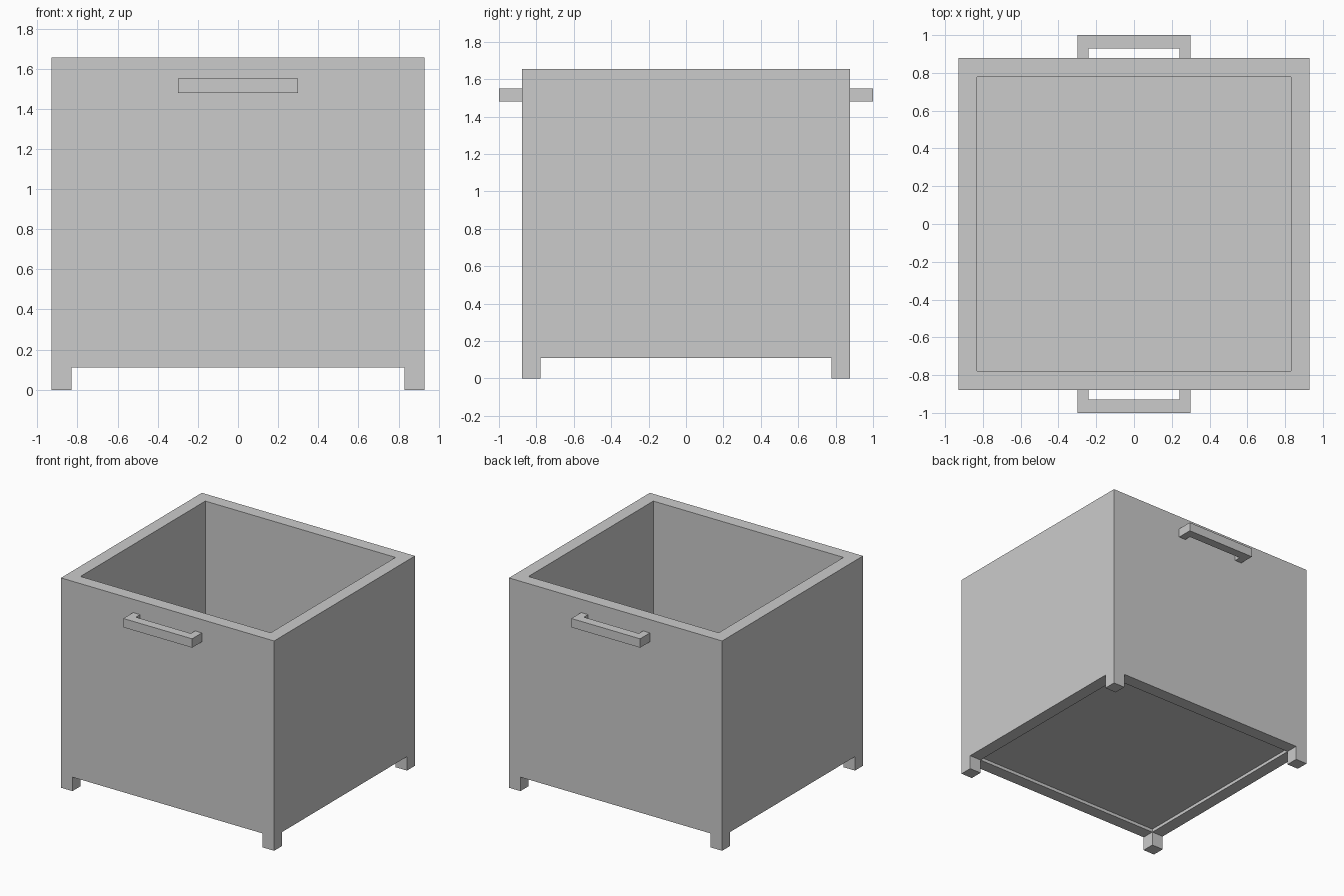
import bpy, bmesh

if "Cube" in bpy.data.objects:
    bpy.data.objects.remove(bpy.data.objects["Cube"])

HX, HY = 0.93, 0.878        # outer half sizes of the box
WALL = 0.10
Z0, Z1 = 0.11, 1.655        # underside and rim of the walls


def finish(name, bm):
    bmesh.ops.recalc_face_normals(bm, faces=bm.faces)
    mesh = bpy.data.meshes.new(name)
    bm.to_mesh(mesh)
    bm.free()
    obj = bpy.data.objects.new(name, mesh)
    bpy.context.collection.objects.link(obj)
    return obj


def box(name, lo, hi):
    bm = bmesh.new()
    bmesh.ops.create_cube(bm, size=1)
    for v in bm.verts:
        v.co = [a + (c + 0.5) * (b - a) for a, b, c in zip(lo, hi, v.co)]
    return finish(name, bm)


def rect(bm, hx, hy, z):
    return [bm.verts.new((x * hx, y * hy, z))
            for x, y in ((-1, -1), (1, -1), (1, 1), (-1, 1))]


# Walls: one hollow rectangular tube with a flat rim
bm = bmesh.new()
rings = [rect(bm, HX, HY, Z0), rect(bm, HX, HY, Z1),
         rect(bm, HX - WALL, HY - WALL, Z1), rect(bm, HX - WALL, HY - WALL, Z0)]
for r in range(4):
    a, b = rings[r], rings[(r + 1) % 4]
    for i in range(4):
        j = (i + 1) % 4
        bm.faces.new((a[i], a[j], b[j], b[i]))
finish("box_walls", bm)

# Floor panel, slightly recessed between the walls
box("floor_panel", (-HX + WALL, -HY + WALL, Z0 + 0.025),
    (HX - WALL, HY - WALL, Z0 + 0.085))

# Corner feet
for side, sx in (("left", -1), ("right", 1)):
    for end, sy in (("front", -1), ("back", 1)):
        xs = sorted((sx * HX, sx * (HX - WALL)))
        ys = sorted((sy * HY, sy * (HY - WALL)))
        box(f"{end}_{side}_foot", (xs[0], ys[0], 0), (xs[1], ys[1], Z0))

# Handles: U-shaped profile extruded upward, one on the front and one on the back
PROFILE = [(-0.30, HY), (-0.30, 1.0), (0.30, 1.0), (0.30, HY),
           (0.24, HY), (0.24, 0.93), (-0.24, 0.93), (-0.24, HY)]
for end, sy in (("front", -1), ("back", 1)):
    bm = bmesh.new()
    face = bm.faces.new([bm.verts.new((x, sy * y, 1.48)) for x, y in PROFILE])
    top = bmesh.ops.extrude_face_region(bm, geom=[face], use_keep_orig=True)
    bmesh.ops.translate(bm, vec=(0, 0, 0.07),
                        verts=[g for g in top["geom"] if isinstance(g, bmesh.types.BMVert)])
    finish(f"{end}_handle", bm)
